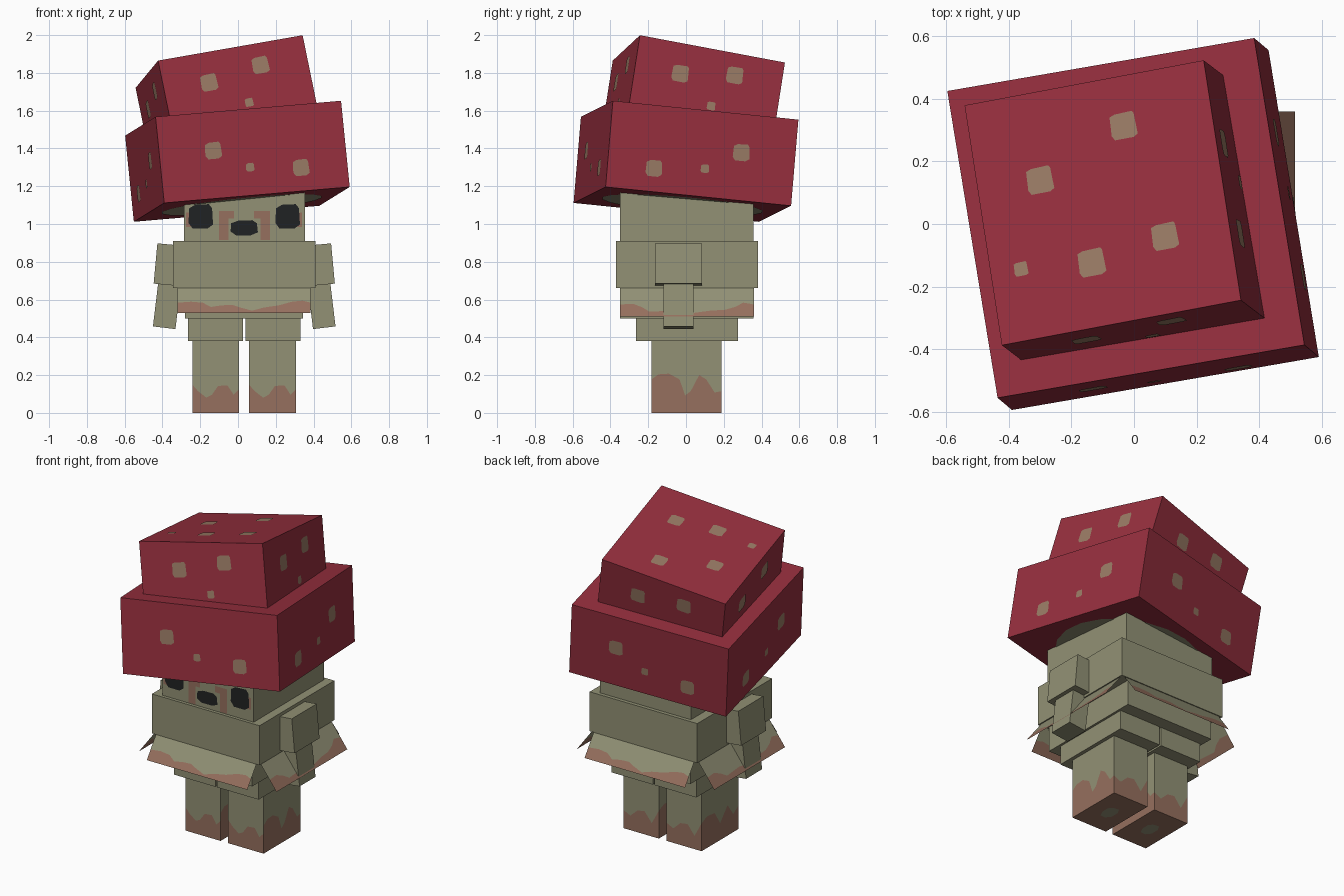
import bpy, bmesh, math
from mathutils import Matrix, Vector

if "Cube" in bpy.data.objects:
    bpy.data.objects.remove(bpy.data.objects["Cube"])


def material(name, rgb):
    m = bpy.data.materials.new(name)
    lin = [((c / 255 + 0.055) / 1.055) ** 2.4 for c in rgb]
    m.diffuse_color = (*lin, 1)
    m.use_nodes = True
    m.node_tree.nodes["Principled BSDF"].inputs["Base Color"].default_value = m.diffuse_color
    return m


OLIVE = material("olive cloth", (146, 145, 117))
BROWN = material("muddy brown", (150, 112, 94))
RED = material("cap red", (150, 47, 62))
TAN = material("spot tan", (152, 122, 100))
BLACK = material("eye black", (32, 34, 35))


def finish(name, bm, mats, matrix=None):
    me = bpy.data.meshes.new(name)
    bm.to_mesh(me)
    bm.free()
    for m in mats:
        me.materials.append(m)
    ob = bpy.data.objects.new(name, me)
    if matrix:
        ob.matrix_world = matrix
    bpy.context.collection.objects.link(ob)
    return ob


def box(name, x, y, z, mat, matrix=None):
    """Box from three (min, max) ranges."""
    bm = bmesh.new()
    bmesh.ops.create_cube(bm, size=1)
    for v in bm.verts:
        v.co = [(a + b) / 2 + c * (b - a) for c, (a, b) in zip(v.co, (x, y, z))]
    return finish(name, bm, [mat], matrix)


def add_plate(bm, center, right, up, outline, lift=0.003):
    """Flat painted patch lying just above a face."""
    n = right.cross(up) * lift
    bm.faces.new([bm.verts.new(center + n + right * a + up * b) for a, b in outline])


def blob(cx, cz, w, h, cut=0.25):
    """Rectangle with clipped corners, slightly irregular."""
    a, b = w / 2, h / 2
    c, d = a * (1 - 2 * cut), b * (1 - 2 * cut)
    return [(cx - c, cz - b), (cx + c * .8, cz - b), (cx + a, cz - d), (cx + a * .92, cz + d),
            (cx + c, cz + b), (cx - c * .7, cz + b * .95), (cx - a * .95, cz + d), (cx - a, cz - d * .8)]


def add_wavy(bm, origin, u, v, profile):
    """Panel split along a wavy line: dirty below, clean above."""
    cols = [[bm.verts.new(origin + u * t + v * h) for h in (0, s, 1)] for t, s in profile]
    for a, b in zip(cols, cols[1:]):
        for i in (0, 1):
            f = bm.faces.new((a[i], b[i], b[i + 1], a[i + 1]))
            f.material_index = 1 - i


def frame(center, xdir, ydir):
    x = Vector(xdir).normalized()
    z = x.cross(Vector(ydir)).normalized()
    y = z.cross(x)
    m = Matrix((x, y, z)).transposed().to_4x4()
    m.translation = center
    return m


X, Y, Z = Vector((1, 0, 0)), Vector((0, 1, 0)), Vector((0, 0, 1))
SIDES = [(X, -Y), (Y, X), (-X, Y), (-Y, -X)]  # (right, outward) for front, right, back, left

# --- mushroom cap, two tilted blocks with spots
lower = frame((-0.003, 0, 1.332), (0.985, 0.17, 0.085), (-0.165, 0.98, -0.10))
box("cap_brim", (-.5, .5), (-.5, .5), (-.23, .23), RED, lower)
upper = frame((-0.1, 0.068, 1.86), (0.77, 0.145, 0.135), (-0.12, 0.77, -0.145))
box("cap_crown", (-.395, .395), (-.395, .395), (-.39, 0), RED, upper)

bm = bmesh.new()
for i, (r, out) in enumerate(SIDES):
    s = -1 if i % 2 else 1
    for u, v, d in ((-.21, .025, .09), (-.022, -.08, .045), (.25, -.105, .088)):
        add_plate(bm, out * .5, r, Z, blob(s * u, v, d, d, .15))
finish("brim_spots", bm, [TAN], lower)

bm = bmesh.new()
for r, out in SIDES:
    for u, v, d in ((-.15, -.163, .09), (.14, -.118, .09), (.04, -.305, .045)):
        add_plate(bm, out * .395, r, Z, blob(u, v, d, d, .12))
for u, v, d in ((-.19, .11, .085), (.105, .234, .085), (-.065, -.185, .087),
                (.183, -.145, .085), (-.295, -.163, .045)):
    add_plate(bm, Vector(), X, Y, blob(u, v, d, d, .1))
finish("crown_spots", bm, [TAN], upper)

# pale round patch under the brim
bm = bmesh.new()
add_plate(bm, Z * -.23, Y, X,
          [(.43 * math.cos(k * math.pi / 10), .43 * math.sin(k * math.pi / 10)) for k in range(20)])
finish("gill_patch", bm, [OLIVE], lower)

# --- head and face
box("head", (-.285, .355), (-.35, .357), (.88, 1.21), OLIVE)
face = Vector((0, -.35, 0))
bm = bmesh.new()
for cx in (-.197, .263):
    add_plate(bm, face, X, Z, blob(cx, 1.04, .13, .13, .17), .006)
add_plate(bm, face, X, Z, blob(.033, .98, .145, .08, .2), .006)
finish("eyes_and_mouth", bm, [BLACK], None)
bm = bmesh.new()
for x0, x1, z0, z1 in ((-.1, -.05, .915, 1.07), (.12, .17, .915, 1.07), (-.05, -.02, 1.03, 1.07),
                       (.085, .12, 1.03, 1.07), (-.275, -.25, .985, 1.06), (.315, .338, .985, 1.06)):
    add_plate(bm, face, X, Z, [(x0, z0), (x1, z0), (x1, z1), (x0, z1)], .003)
finish("cheek_marks", bm, [BROWN], None)

# --- body
box("torso", (-.28, .345), (-.35, .357), (.5, .9), OLIVE)
box("coat_collar", (-.345, .41), (-.37, .38), (.66, .91), OLIVE)

# --- flared coat skirt: four thin flaps with muddy hems
long_hem = [(0, .38), (.1, .42), (.19, .38), (.25, .22), (.33, .28), (.41, .3), (.47, .2),
            (.56, .08), (.65, .2), (.76, .28), (.86, .42), (.94, .46), (1, .38)]
side_hem = [(0, .4), (.1, .42), (.17, .3), (.22, .16), (.4, .2), (.55, .12), (.68, .2),
            (.78, .22), (.86, .32), (.92, .46), (1, .4)]
flaps = [("skirt_front", (-.32, -.457, .53), X * .705, (0, .1, .14), long_hem),
         ("skirt_back", (.385, .467, .53), X * -.705, (0, -.1, .14), long_hem),
         ("skirt_right", (.515, -.35, .51), Y * .71, (-.12, 0, .16), side_hem),
         ("skirt_left", (-.45, .36, .51), Y * -.71, (.12, 0, .16), side_hem)]
for name, o, u, v, hem in flaps:
    bm = bmesh.new()
    add_wavy(bm, Vector(o), u, Vector(v), hem)
    finish(name, bm, [OLIVE, BROWN])

# --- arms, tilted slightly outward on both sides
for side, s in (("right", 1), ("left", -1)):
    cx = 0.033
    up = Matrix.Translation((cx + s * .405, -.04, .785)) @ Matrix.Rotation(-s * .093, 4, 'Y')
    lo = Matrix.Translation((cx + s * .41, -.04, .565)) @ Matrix.Rotation(-s * .12, 4, 'Y')
    box("upper_arm_" + side, (-.065, .065), (-.125, .125), (-.107, .107), OLIVE, up)
    box("forearm_" + side, (-.06, .06), (-.08, .08), (-.115, .125), OLIVE, lo)

# --- trousers and boots with a muddy tide line
tide = [[(0, .39), (.12, .3), (.3, .21), (.42, .25), (.55, .37), (.75, .38), (.88, .25), (1, .33)],
        [(0, .46), (.1, .53), (.25, .54), (.4, .46), (.48, .24), (.56, .3), (.68, .52), (.78, .46),
         (.9, .28), (1, .3)],
        [(0, .3), (.2, .24), (.4, .36), (.6, .38), (.8, .22), (1, .46)],
        [(0, .46), (.15, .52), (.35, .5), (.5, .28), (.7, .5), (.85, .3), (1, .39)]]
for side, x0, x1, h0, h1 in (("left", -.242, .006, -.265, .027), ("right", .058, .308, .039, .331)):
    box("trouser_" + side, (h0, h1), (-.265, .275), (.38, .51), OLIVE)
    y0, y1 = -.183, .189
    corners = [Vector(c) for c in ((x0, y0, 0), (x1, y0, 0), (x1, y1, 0), (x0, y1, 0))]
    bm = bmesh.new()
    for i in range(4):
        add_wavy(bm, corners[i], corners[(i + 1) % 4] - corners[i], Z * .385, tide[i])
    sole = bm.faces.new([bm.verts.new(c) for c in reversed(corners)])
    sole.material_index = 1
    bm.faces.new([bm.verts.new(c + Z * .385) for c in corners])
    bmesh.ops.remove_doubles(bm, verts=bm.verts, dist=0.0005)
    finish("leg_" + side, bm, [OLIVE, BROWN])
    # worn patch under the sole
    bm = bmesh.new()
    add_plate(bm, Vector(((x0 + x1) / 2, 0, 0)), Y, X, blob(0, 0, .12, .08), .001)
    finish("sole_patch_" + side, bm, [OLIVE])
